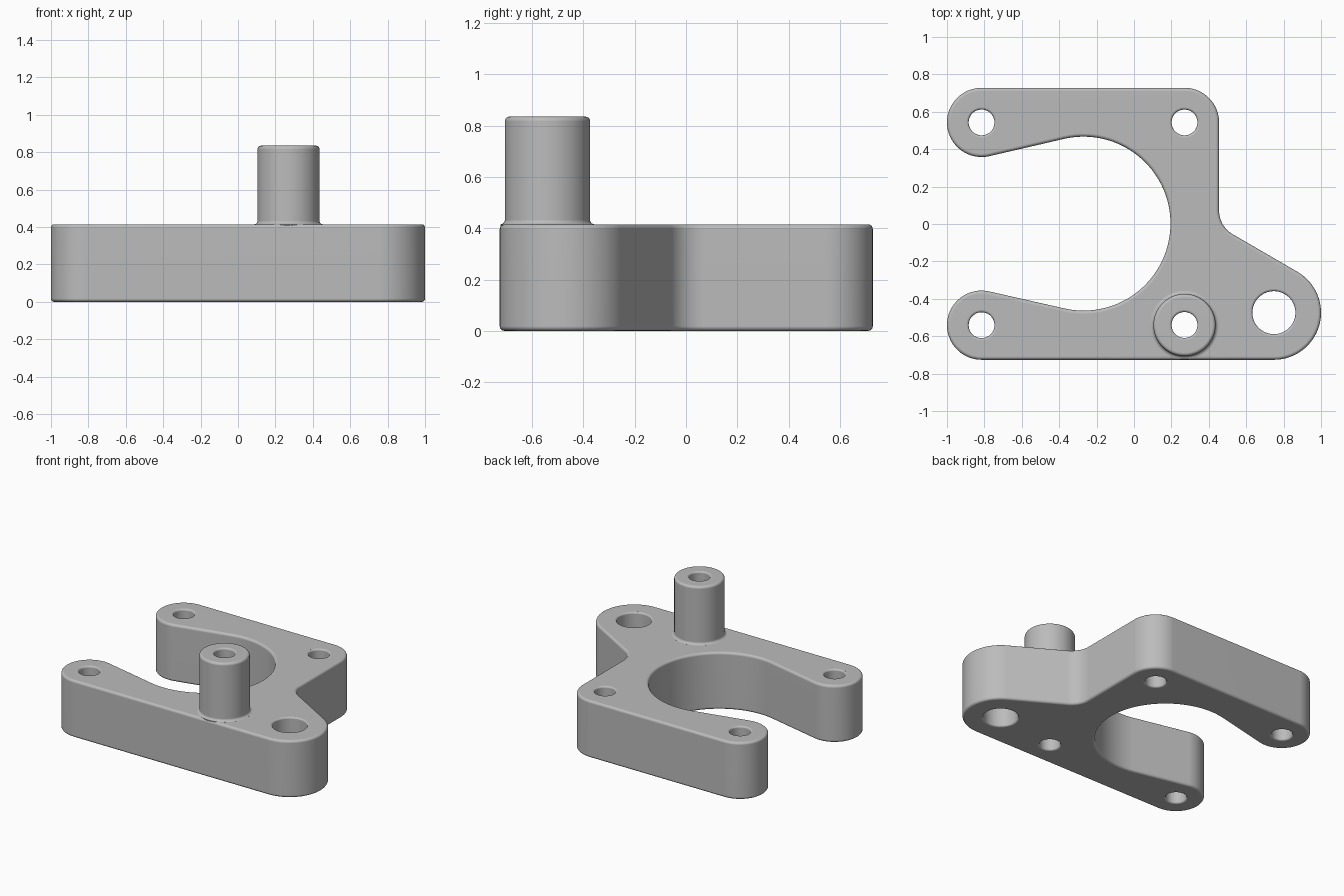
import bpy, bmesh
from math import sin, cos, radians, pi
from mathutils import Matrix

if "Cube" in bpy.data.objects:
    bpy.data.objects.remove(bpy.data.objects["Cube"], do_unlink=True)

H = 0.415          # plate thickness
BOSS_TOP = 0.835
ROUND = 0.018      # edge rounding
PIN = (0.27, -0.54)

grey = bpy.data.materials.new("plain grey")
grey.use_nodes = True
colour = (0.5, 0.5, 0.5, 1)
grey.diffuse_color = colour
grey.node_tree.nodes["Principled BSDF"].inputs["Base Color"].default_value = colour


def arc(cx, cy, r, a, b, n):
    """Points on an arc from angle a to angle b, in degrees."""
    return [(cx + r * cos(radians(a + (b - a) * i / n)),
             cy + r * sin(radians(a + (b - a) * i / n))) for i in range(n + 1)]


def make_object(name, bm):
    bmesh.ops.recalc_face_normals(bm, faces=bm.faces)
    mesh = bpy.data.meshes.new(name)
    bm.to_mesh(mesh)
    bm.free()
    mesh.materials.append(grey)
    obj = bpy.data.objects.new(name, mesh)
    bpy.context.collection.objects.link(obj)
    return obj


def lathe(name, profile, x, y, steps=64):
    """Solid of revolution; the profile starts and ends on the axis."""
    bm = bmesh.new()
    verts = [bm.verts.new((r, 0, z)) for r, z in profile]
    edges = [bm.edges.new(pair) for pair in zip(verts, verts[1:])]
    bmesh.ops.spin(bm, geom=verts + edges, cent=(0, 0, 0), axis=(0, 0, 1),
                   angle=2 * pi, steps=steps)
    bmesh.ops.remove_doubles(bm, verts=bm.verts, dist=1e-5)
    bmesh.ops.transform(bm, matrix=Matrix.Translation((x, y, 0)), verts=bm.verts)
    return make_object(name, bm)


def apply(obj, kind, **settings):
    mod = obj.modifiers.new(kind.title(), kind)
    for key, value in settings.items():
        setattr(mod, key, value)
    bpy.context.view_layer.objects.active = obj
    bpy.ops.object.modifier_apply(modifier=mod.name)


def combine(obj, other, operation):
    apply(obj, "BOOLEAN", object=other, operation=operation, solver="EXACT")
    bpy.data.objects.remove(other, do_unlink=True)


# Plate outline: jaw lobes, round throat, ear and concave corner
outline = (arc(-0.815, 0.543, 0.185, 90, 282.5, 32)
           + arc(-0.27, 0.002, 0.465, 102.5, -102.5, 64)
           + arc(-0.815, -0.541, 0.185, 77.5, 270, 32)
           + arc(0.748, -0.474, 0.252, -90, 59.4, 32)
           + arc(0.6, 0.071, 0.145, 239.4, 180, 12)
           + arc(0.27, 0.543, 0.185, 0, 90, 20))
bm = bmesh.new()
base = bm.faces.new([bm.verts.new((x, y, 0)) for x, y in outline])
top = bmesh.ops.extrude_face_region(bm, geom=[base])["geom"]
bmesh.ops.translate(bm, vec=(0, 0, H),
                    verts=[v for v in top if isinstance(v, bmesh.types.BMVert)])
plate = make_object("bracket_plate", bm)
apply(plate, "BEVEL", width=ROUND, segments=4, limit_method="ANGLE",
      angle_limit=radians(50))

# Boss with a fillet at its foot and a rounded top edge
R = 0.166
foot = arc(R + ROUND, H + ROUND, ROUND, 265, 180, 5)
crown = arc(R - ROUND, BOSS_TOP - ROUND, ROUND, 0, 90, 5)
boss = lathe("boss", [(0, H - 0.1), (R, H - 0.1), (R + ROUND * 0.9, H - 0.006)]
             + foot + crown + [(0, BOSS_TOP)], *PIN)
combine(plate, boss, "UNION")

# Drilled holes with softened rims
LIP = 0.012


def drill(x, y, r, top):
    low = arc(r + LIP, LIP, LIP, 268, 180, 4)
    high = arc(r + LIP, top - LIP, LIP, 180, 92, 4)
    cutter = lathe("drill", [(0, -0.1), (r + LIP, -0.1)] + low + high
                   + [(r + LIP, top + 0.1), (0, top + 0.1)], x, y, 48)
    combine(plate, cutter, "DIFFERENCE")


for x, y in ((-0.815, 0.543), (-0.815, -0.541), (0.27, 0.543)):
    drill(x, y, 0.069, H)
drill(*PIN, 0.069, BOSS_TOP)
drill(0.748, -0.474, 0.115, H)

# Smooth curved walls, keep flat faces flat
bpy.ops.object.select_all(action="DESELECT")
plate.select_set(True)
bpy.context.view_layer.objects.active = plate
bpy.ops.object.shade_smooth_by_angle(angle=radians(35))
apply(plate, "WEIGHTED_NORMAL", keep_sharp=True)
